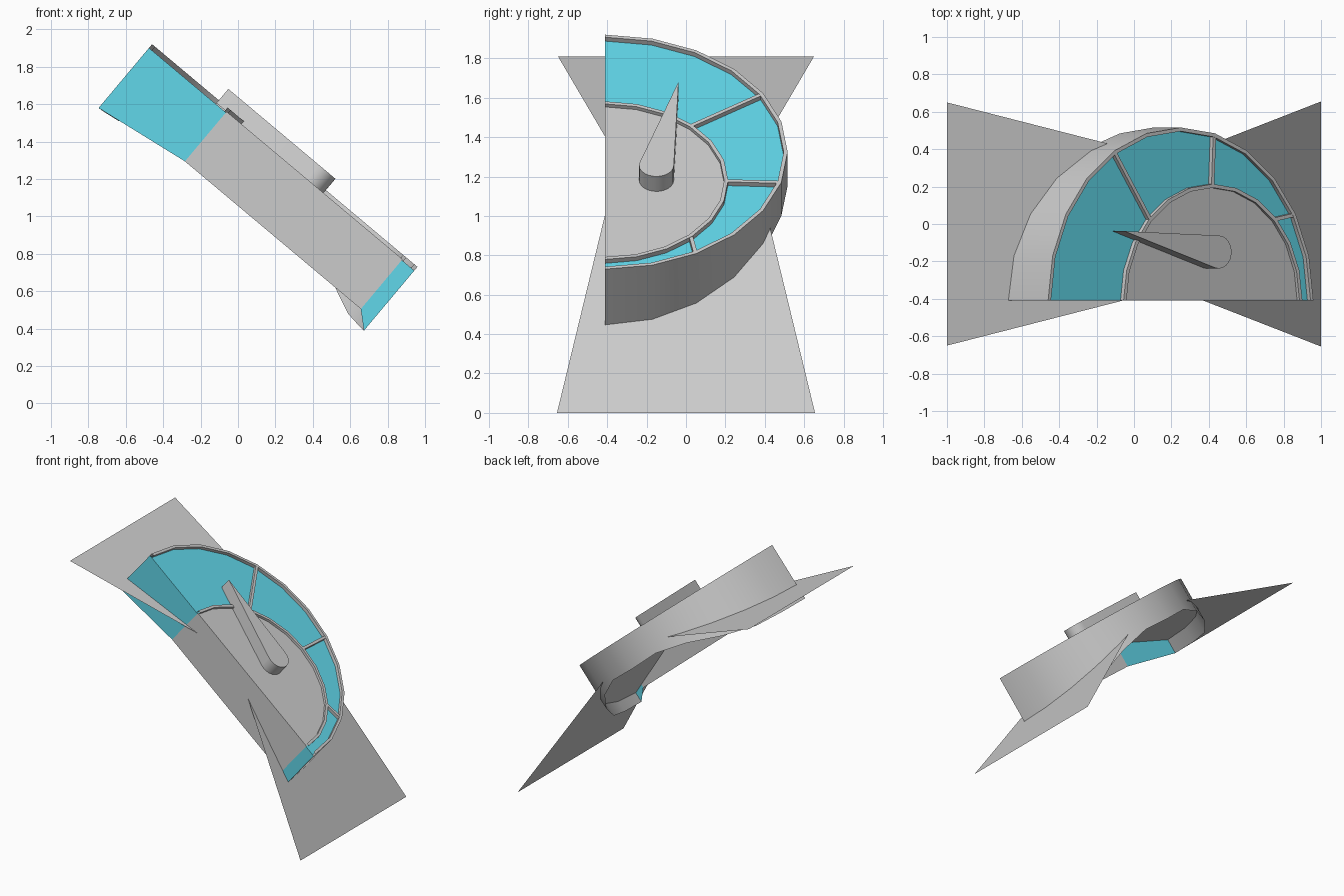
import bpy
from math import radians, sin, cos, atan2, pi
from mathutils import Matrix, Vector

if "Cube" in bpy.data.objects:
    bpy.data.objects.remove(bpy.data.objects["Cube"])

# Dial frame: tilted 40 degrees about y; local x runs down the slope, z is its normal
TILT = Matrix.Translation((0.25, -0.41, 1.325)) @ Matrix.Rotation(radians(40), 4, 'Y')
R, R_IN, C_IN = 0.926, 0.614, 0.225
T, CYAN_Z, HUB_Z, N = 0.02, -0.026, -0.02, 12

cyan = bpy.data.materials.new("cyan")
cyan.diffuse_color = (0.12, 0.68, 0.82, 1)
cyan.use_nodes = True
cyan.node_tree.nodes["Principled BSDF"].inputs["Base Color"].default_value = cyan.diffuse_color


def build(name, verts, faces, mat=None, tilt=True, smooth=False):
    me = bpy.data.meshes.new(name)
    me.from_pydata([tuple(v) for v in verts], [], faces)
    me.update()
    ob = bpy.data.objects.new(name, me)
    bpy.context.collection.objects.link(ob)
    if tilt:
        ob.matrix_world = TILT
    if mat:
        me.materials.append(mat)
    if smooth:
        bpy.ops.object.select_all(action='DESELECT')
        ob.select_set(True)
        bpy.context.view_layer.objects.active = ob
        bpy.ops.object.shade_smooth_by_angle(angle=radians(30))
    return ob


def arc(radius, cx, z):
    """Half circle from the low (right) end to the high (left) end."""
    out = []
    for i in range(N + 1):
        a = pi * i / N
        h = z[min(i, N - i)] if isinstance(z, (list, tuple)) else z
        out.append((cx + radius * cos(a), radius * sin(a), h))
    return out


def strips(name, rows, **kw):
    """Skin consecutive point rows with quads."""
    n = len(rows[0])
    faces = [(r * n + i, r * n + i + 1, (r + 1) * n + i + 1, (r + 1) * n + i)
             for r in range(len(rows) - 1) for i in range(n - 1)]
    return build(name, [p for row in rows for p in row], faces, **kw)


def prism(name, pts, z0, z1, **kw):
    n = len(pts)
    verts = [(x, y, z0) for x, y in pts] + [(x, y, z1) for x, y in pts]
    faces = [tuple(range(n))[::-1], tuple(range(n, 2 * n))]
    faces += [(i, (i + 1) % n, n + (i + 1) % n, n + i) for i in range(n)]
    return build(name, verts, faces, **kw)


# Outer wall, deeper towards the two ends, with a raised lip on top
depth = [-0.445, -0.443, -0.43, -0.365, -0.275, -0.22, -0.225]
strips("outer_wall", [arc(R - T, 0, CYAN_Z), arc(R - T, 0, 0), arc(R, 0, 0),
                      arc(R, 0, depth)], smooth=True)

# Inner lip around the hub
strips("inner_lip", [arc(R_IN - T / 2, C_IN, HUB_Z - 0.01), arc(R_IN - T / 2, C_IN, 0),
                     arc(R_IN + T / 2, C_IN, 0), arc(R_IN + T / 2, C_IN, CYAN_Z)],
       smooth=True)

# Coloured crescent scale, and the hub plate inside it
strips("scale_band", [arc(R_IN, C_IN, CYAN_Z), arc(R - T / 2, 0, CYAN_Z)][::-1], mat=cyan)
build("hub_plate", arc(R_IN, C_IN, HUB_Z), [tuple(range(N + 1))])

# Divider bars across the scale
for k, (a_in, a_out) in enumerate([(45, 30), (90, 75), (135, 120)]):
    p = Vector((C_IN + R_IN * cos(radians(a_in)), R_IN * sin(radians(a_in))))
    q = Vector((cos(radians(a_out)), sin(radians(a_out)))) * (R - T / 2)
    d = (q - p).normalized()
    s = Vector((-d.y, d.x)) * T / 2
    prism(f"divider_{k + 1}", [p - s, q - s, q + s, p + s], CYAN_Z - 0.005, -0.001)

# Flat front: coloured end panels either side of a grey hub panel
LOW = -0.367
left, right = C_IN - R_IN, C_IN + R_IN
for name, xs, zs, mat in [("left_end_panel", (-R, left), (-0.445, LOW), cyan),
                          ("hub_front_panel", (left, right), (LOW, LOW), None),
                          ("right_end_panel", (right, R), (LOW, -0.445), cyan)]:
    top = HUB_Z if mat is None else CYAN_Z
    build(name, [(xs[0], 0, zs[0]), (xs[1], 0, zs[1]), (xs[1], 0, top), (xs[0], 0, top)],
          [(0, 1, 2, 3)], mat=mat)

# Needle: round base drawn out to a point
base, tip, r = Vector((0.2, 0.26)), Vector((-0.46, 0.372)), 0.088
way = atan2(tip.y - base.y, tip.x - base.x)
outline = [tip] + [base + r * Vector((cos(way + radians(82) + radians(196) * i / 12),
                                      sin(way + radians(82) + radians(196) * i / 12)))
                   for i in range(13)]
prism("needle", outline, HUB_Z, 0.079, smooth=True)

# Bent bow-tie sheet through the body, flaring out to both ends
rows = [(-1, 0.65, 1.81), (0.20, 0.343, 1.287), (1, 0.655, 0)]
strips("flared_sheet", [[(x, -w, z), (x, w, z)] for x, w, z in rows][::-1], tilt=False)
